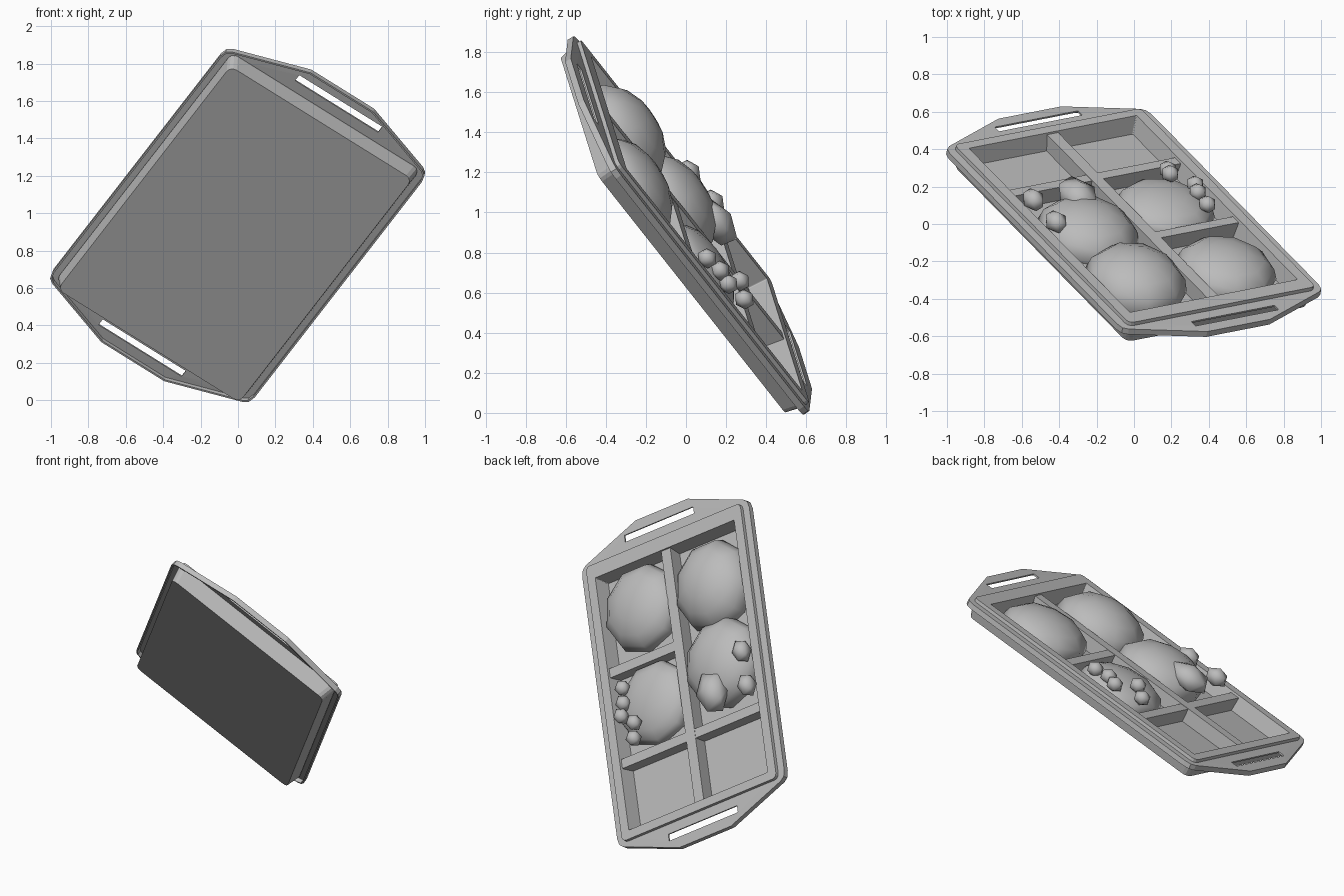
import bpy, bmesh, math
from mathutils import Vector, Matrix

cube = bpy.data.objects.get("Cube")
if cube:
    bpy.data.objects.remove(cube, do_unlink=True)

grey = bpy.data.materials.new("plain_grey")
grey.use_nodes = True
grey.diffuse_color = (0.5, 0.5, 0.5, 1)
grey.node_tree.nodes["Principled BSDF"].inputs["Base Color"].default_value = (0.5, 0.5, 0.5, 1)

# Tilted frame of the tray: across its width, along its length, out of its opening
along = Vector((-0.52, 0.53, -0.67)).normalized()
across = Vector((0.835, 0.167, -0.525))
across = (across - along * across.dot(along)).normalized()
up = across.cross(along)
TILT = Matrix.Translation((0, 0.02, 0.94)) @ Matrix((across, along, up)).transposed().to_4x4()


def finish(name, bm, smooth=False):
    bmesh.ops.recalc_face_normals(bm, faces=bm.faces)
    mesh = bpy.data.meshes.new(name)
    bm.to_mesh(mesh)
    bm.free()
    mesh.materials.append(grey)
    for p in mesh.polygons:
        p.use_smooth = smooth
    ob = bpy.data.objects.new(name, mesh)
    bpy.context.collection.objects.link(ob)
    ob.matrix_world = TILT
    return ob


def rounded_rect(hx, y0, y1, r, steps=3):
    pts = []
    corners = ((hx - r, y1 - r), (r - hx, y1 - r), (r - hx, y0 + r), (hx - r, y0 + r))
    for i, (cx, cy) in enumerate(corners):
        for k in range(steps + 1):
            t = math.pi / 2 * (i + k / steps)
            pts.append((cx + r * math.cos(t), cy + r * math.sin(t)))
    return pts


def loft(name, rings):
    bm = bmesh.new()
    loops = [[bm.verts.new((x, y, h)) for x, y in pts] for pts, h in rings]
    n = len(loops[0])
    for a, b in zip(loops, loops[1:]):
        for i in range(n):
            j = (i + 1) % n
            bm.faces.new((a[i], a[j], b[j], b[i]))
    bm.faces.new(loops[0])
    bm.faces.new(loops[-1])
    return finish(name, bm)


def box(name, x0, x1, y0, y1, z0, z1):
    bm = bmesh.new()
    bmesh.ops.create_cube(bm, size=1)
    size = Vector((x1 - x0, y1 - y0, z1 - z0))
    mid = Vector((x0 + x1, y0 + y1, z0 + z1)) / 2
    for v in bm.verts:
        v.co = v.co * size + mid
    return finish(name, bm)


def place(bm, centre, radii):
    for v in bm.verts:
        v.co = v.co * Vector(radii) + Vector(centre)


def dome(name, centre, radii):
    bm = bmesh.new()
    bmesh.ops.create_uvsphere(bm, u_segments=9, v_segments=8, radius=1)
    place(bm, centre, radii)
    bmesh.ops.bisect_plane(bm, geom=bm.verts[:] + bm.edges[:] + bm.faces[:],
                           plane_co=(0, 0, -0.08), plane_no=(0, 0, 1), clear_inner=True)
    return finish(name, bm, True)


def pebble(name, centre, radii):
    bm = bmesh.new()
    bmesh.ops.create_icosphere(bm, subdivisions=1, radius=1)
    place(bm, centre, radii)
    return finish(name, bm, True)


# Tray shell: outside, raised lip, inner walls and floor in one profile
loft("tray_body", [
    (rounded_rect(0.58, -0.89, 0.89, 0.04), -0.10),
    (rounded_rect(0.60, -0.905, 0.905, 0.04), -0.01),
    (rounded_rect(0.595, -0.90, 0.90, 0.03), 0.03),
    (rounded_rect(0.535, -0.81, 0.845, 0.005), 0.03),
    (rounded_rect(0.515, -0.79, 0.82, 0.005), -0.07),
])

# Thin flange with a slotted handle at each end and a turned-down edge
quarter = [(0.64, 0.86), (0.63, 0.90), (0.605, 0.92), (0.2, 1.07)]
half = quarter + [(-x, y) for x, y in reversed(quarter)]
outline = half + [(-x, -y) for x, y in half]
slots = [[(x + shift, y) for x, y in rounded_rect(0.265, s - 0.022, s + 0.022, 0.003)]
         for s, shift in ((-0.987, 0.03), (0.985, 0))]
bm = bmesh.new()
rims = []
for pts in [outline, rounded_rect(0.58, -0.885, 0.885, 0.04)] + slots:
    vs = [bm.verts.new((x, y, 0.005)) for x, y in pts]
    rims.append([bm.edges.new((v, vs[i - 1])) for i, v in enumerate(vs)])
bmesh.ops.triangle_fill(bm, edges=bm.edges[:], use_beauty=True, normal=(0, 0, 1))
skirt = bmesh.ops.extrude_edge_only(bm, edges=rims[0])
for v in skirt["geom"]:
    if isinstance(v, bmesh.types.BMVert):
        v.co.z = -0.025
flange = finish("handle_flange", bm)
shell = flange.modifiers.new("thickness", "SOLIDIFY")
shell.thickness = 0.01
shell.offset = 0

# Compartment dividers
box("long_divider", -0.035, 0.035, -0.82, 0.85, -0.08, 0.02)
box("end_divider", -0.53, 0.53, 0.38, 0.44, -0.08, 0.018)
box("side_divider", 0, 0.53, -0.215, -0.155, -0.08, 0.018)

# Large rounded portions filling the four deeper compartments
for i, (x, y, r, top) in enumerate([(0.265, -0.53, 0.28, 0.10), (0.265, 0.09, 0.27, 0.07),
                                    (-0.28, -0.48, 0.295, 0.14), (-0.275, 0.02, 0.29, 0.12)]):
    dome(f"large_portion_{i + 1}", (x, y, -0.05), (min(r, 0.275), r, top + 0.05))

# Small pieces resting on the portions
pebble("long_piece", (-0.235, 0.22, 0.065), (0.11, 0.15, 0.085))
for i, (x, y) in enumerate([(-0.485, 0.04), (-0.49, 0.265)]):
    pebble(f"round_piece_{i + 1}", (x, y, 0.06), (0.06, 0.078, 0.062))
for i, spot in enumerate([(0.43, -0.045, 0.047), (0.43, 0.057, 0.06), (0.46, 0.13, 0.056),
                          (0.35, 0.22, 0.09), (0.39, 0.3, 0.058)]):
    pebble(f"crumb_{i + 1}", spot, (0.05, 0.055, 0.05))
